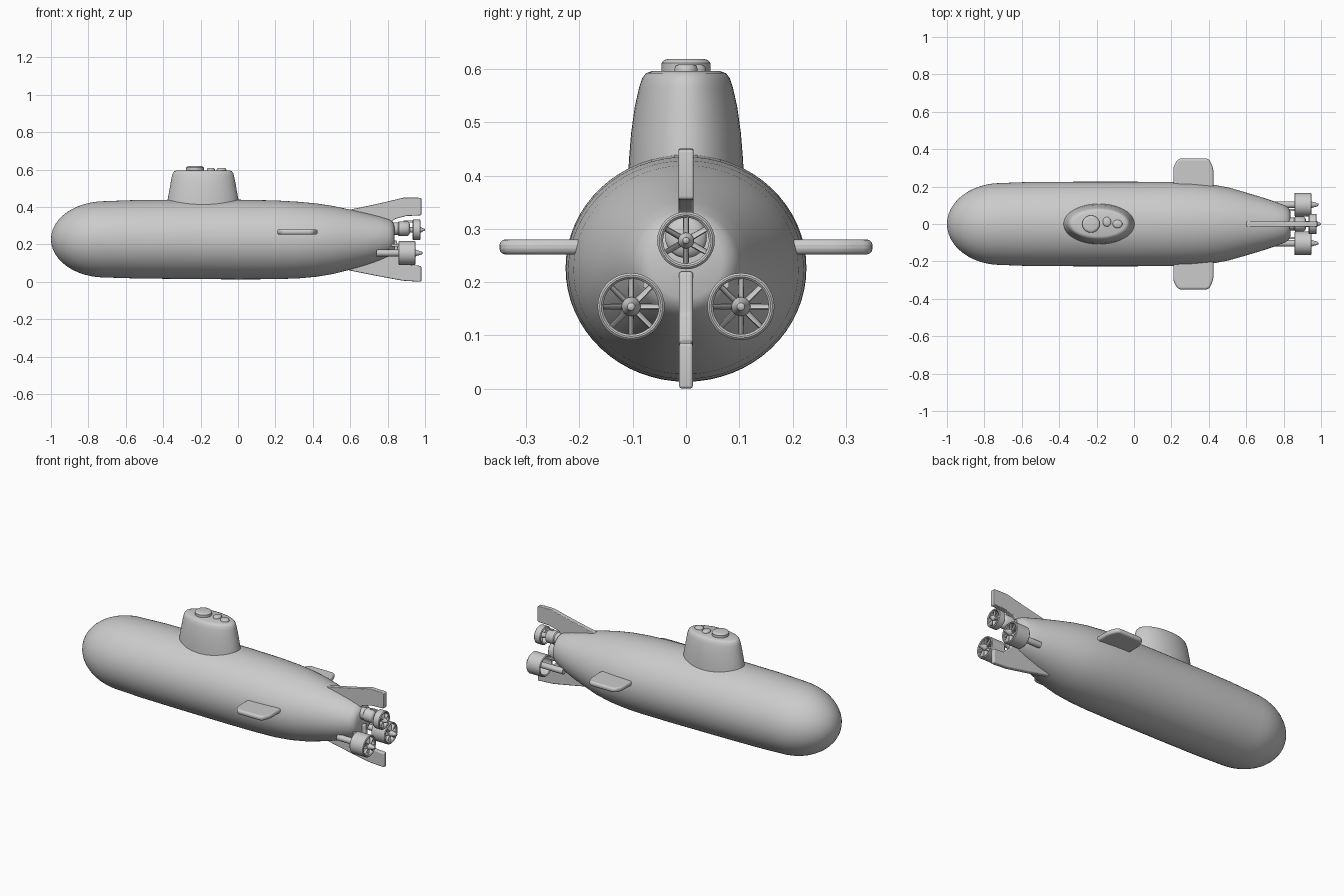
import bpy, bmesh
from math import sin, cos, pi, sqrt
from mathutils import Matrix, Vector

if "Cube" in bpy.data.objects:
    bpy.data.objects.remove(bpy.data.objects["Cube"])


def finish(name, bm):
    bmesh.ops.recalc_face_normals(bm, faces=bm.faces)
    me = bpy.data.meshes.new(name)
    bm.to_mesh(me)
    bm.free()
    ob = bpy.data.objects.new(name, me)
    bpy.context.collection.objects.link(ob)
    return ob


def loft(bm, rings, n=32, axis='X', closed=False):
    """Skin ellipses (position, centre a, centre b, radius a, radius b)."""
    loops = []
    for t, a, b, ra, rb in rings:
        loop = []
        for i in range(n):
            p, q = a + ra * cos(2 * pi * i / n), b + rb * sin(2 * pi * i / n)
            loop.append(bm.verts.new((t, p, q) if axis == 'X' else (p, q, t)))
        loops.append(loop)
    pairs = list(zip(loops, loops[1:]))
    if closed:
        pairs.append((loops[-1], loops[0]))
    else:
        bm.faces.new(loops[0])
        bm.faces.new(loops[-1])
    for l0, l1 in pairs:
        for i in range(n):
            j = (i + 1) % n
            bm.faces.new((l0[i], l0[j], l1[j], l1[i]))


def round_part(bm, profile, y, z, n=24, closed=False):
    loft(bm, [(x, y, z, r, r) for x, r in profile], n, 'X', closed)


def plate(name, pts, thick, plane, level=0.0, corner=0.0):
    """Flat plate with rounded corners and soft edges."""
    bm = bmesh.new()
    h = thick / 2
    to3d = (lambda a, b, s: (a, s, b)) if plane == 'XZ' else (lambda a, b, s: (a, b, level + s))
    vs = [bm.verts.new(to3d(a, b, -h)) for a, b in pts]
    face = bm.faces.new(vs)
    if corner:
        bmesh.ops.bevel(bm, geom=vs, offset=corner, segments=4, profile=0.5, affect='VERTICES')
    res = bmesh.ops.extrude_face_region(bm, geom=bm.faces[:])
    move = Vector(to3d(0, 0, h)) - Vector(to3d(0, 0, -h))
    bmesh.ops.translate(bm, verts=[v for v in res['geom'] if isinstance(v, bmesh.types.BMVert)], vec=move)
    ob = finish(name, bm)
    bev = ob.modifiers.new("soft_edges", 'BEVEL')
    bev.width, bev.segments, bev.limit_method = thick * 0.38, 3, 'ANGLE'
    bev.angle_limit = 0.8
    return ob


# Hull: elliptical nose, long body, tapering tail
stations = []  # x, bottom, top, half width
for i in range(1, 13):
    c = 1 - cos(i / 12 * pi / 2) if i < 12 else 1
    k = sqrt(1 - (1 - c) ** 2)
    stations.append((-1 + 0.29 * c, 0.228 - 0.205 * k, 0.228 + 0.203 * k, 0.219 * k))
stations.insert(0, (-1, 0.225, 0.231, 0.003))
stations += [(-0.55, 0.018, 0.437, 0.225), (-0.3, 0.015, 0.439, 0.226), (0.0, 0.013, 0.439, 0.226),
             (0.2, 0.014, 0.435, 0.225), (0.32, 0.018, 0.428, 0.221), (0.42, 0.027, 0.419, 0.211),
             (0.51, 0.042, 0.405, 0.194), (0.6, 0.065, 0.386, 0.168), (0.68, 0.088, 0.368, 0.144),
             (0.75, 0.112, 0.351, 0.121), (0.805, 0.136, 0.335, 0.1), (0.825, 0.15, 0.324, 0.088),
             (0.836, 0.17, 0.305, 0.068)]
bm = bmesh.new()
loft(bm, [(x, 0, (lo + hi) / 2, w, (hi - lo) / 2) for x, lo, hi, w in stations], 64)
finish("hull", bm)

# Conning tower with rounded roof
bm = bmesh.new()
loft(bm, [(z, -0.187, 0, a, b) for z, a, b in
          [(0.39, 0.194, 0.109), (0.43, 0.191, 0.107), (0.48, 0.182, 0.103), (0.53, 0.173, 0.096),
           (0.565, 0.166, 0.088), (0.583, 0.161, 0.082), (0.592, 0.153, 0.075), (0.596, 0.14, 0.064)]],
     48, 'Z')
finish("conning_tower", bm)

# Roof hatches
for name, x, y, top, a, b in [("main_hatch", -0.23, 0, 0.619, 0.047, 0.046),
                              ("small_hatch", -0.145, 0.012, 0.608, 0.022, 0.026),
                              ("rear_hatch", -0.088, 0.0, 0.608, 0.026, 0.022)]:
    bm = bmesh.new()
    loft(bm, [(0.585, x, y, a, b), (top - 0.008, x, y, a, b),
              (top - 0.002, x, y, a * 0.88, b * 0.88), (top, x, y, a * 0.7, b * 0.7)], 24, 'Z')
    finish(name, bm)

# Side diving planes
for name, s in (("left_plane", -1), ("right_plane", 1)):
    plate(name, [(0.21, s * 0.17), (0.425, s * 0.17), (0.425, s * 0.295), (0.402, s * 0.35),
                 (0.235, s * 0.35), (0.21, s * 0.305)], 0.028, 'XY', 0.266, 0.018)

# Vertical tail fins
plate("upper_fin", [(0.58, 0.36), (0.6, 0.386), (0.76, 0.42), (0.89, 0.451), (0.98, 0.449),
                    (0.98, 0.355), (0.9, 0.352), (0.84, 0.336), (0.8, 0.3)], 0.028, 'XZ', 0, 0.006)
plate("lower_fin", [(0.57, 0.1), (0.59, 0.062), (0.74, 0.032), (0.88, 0.006), (0.98, 0.0),
                    (0.98, 0.085), (0.91, 0.09), (0.86, 0.14), (0.85, 0.22), (0.78, 0.22)],
      0.026, 'XZ', 0, 0.006)

# Ducted thrusters: ring, hub and spokes
for name, y, z, R, x0, x1, tip, count, hub, shaft in [
        ("upper_thruster", 0, 0.278, 0.054, 0.933, 0.977, 1.0, 6, 0.015, 0.8),
        ("left_thruster", -0.103, 0.154, 0.063, 0.857, 0.95, 0.987, 8, 0.018, 0.74),
        ("right_thruster", 0.103, 0.154, 0.063, 0.857, 0.95, 0.987, 8, 0.018, 0.74)]:
    w, e = 0.011, 0.004
    bm = bmesh.new()
    round_part(bm, [(x0, R - e), (x0 + e, R), (x1 - e, R), (x1, R - e), (x1, R - w + e),
                    (x1 - e, R - w), (x0 + e, R - w), (x0, R - w + e)], y, z, 36, True)
    finish(name + "_duct", bm)
    bm = bmesh.new()
    round_part(bm, [(shaft, hub), (x1, hub), (x1 + 0.006, hub * 0.85), (tip - 0.012, hub * 0.55),
                    (tip - 0.003, hub * 0.4), (tip, hub * 0.12)], y, z, 16)
    finish(name + "_hub", bm)
    bm = bmesh.new()
    for i in range(count):
        spin = Matrix.Translation((x1 - 0.012, y, z)) @ Matrix.Rotation(2 * pi * i / count, 4, 'X')
        pose = spin @ Matrix.Translation((0, 0, R / 2)) @ Matrix.Rotation(0.35, 4, 'Z')
        bmesh.ops.create_cone(bm, cap_ends=True, segments=8, radius1=1, radius2=0.85, depth=R - 0.01,
                              matrix=pose @ Matrix.Diagonal((0.012, 0.0045, 1, 1)))
    finish(name + "_spokes", bm)

# Motor housing and its collar in front of the upper duct
bm = bmesh.new()
round_part(bm, [(0.78, 0.034), (0.855, 0.034), (0.86, 0.039), (0.908, 0.039), (0.914, 0.034),
                (0.92, 0.022)], 0, 0.284, 28)
finish("motor_housing", bm)

# Struts tying the ducts to the tail
for name, y, z, x, length, turn in [("upper_strut", 0, 0.322, 0.92, 0.07, 0),
                                    ("left_strut", -0.075, 0.195, 0.845, 0.08, 0),
                                    ("right_strut", 0.075, 0.195, 0.845, 0.08, 0)]:
    bm = bmesh.new()
    bmesh.ops.create_cube(bm, size=1, matrix=Matrix.Translation((x, y, z)) @
                          Matrix.Diagonal((length, 0.012, 0.012, 1)))
    finish(name, bm)

# Smooth shading with crisp edges
for ob in bpy.context.scene.objects:
    ob.select_set(True)
    bpy.context.view_layer.objects.active = ob
bpy.ops.object.shade_smooth_by_angle(angle=0.7)
